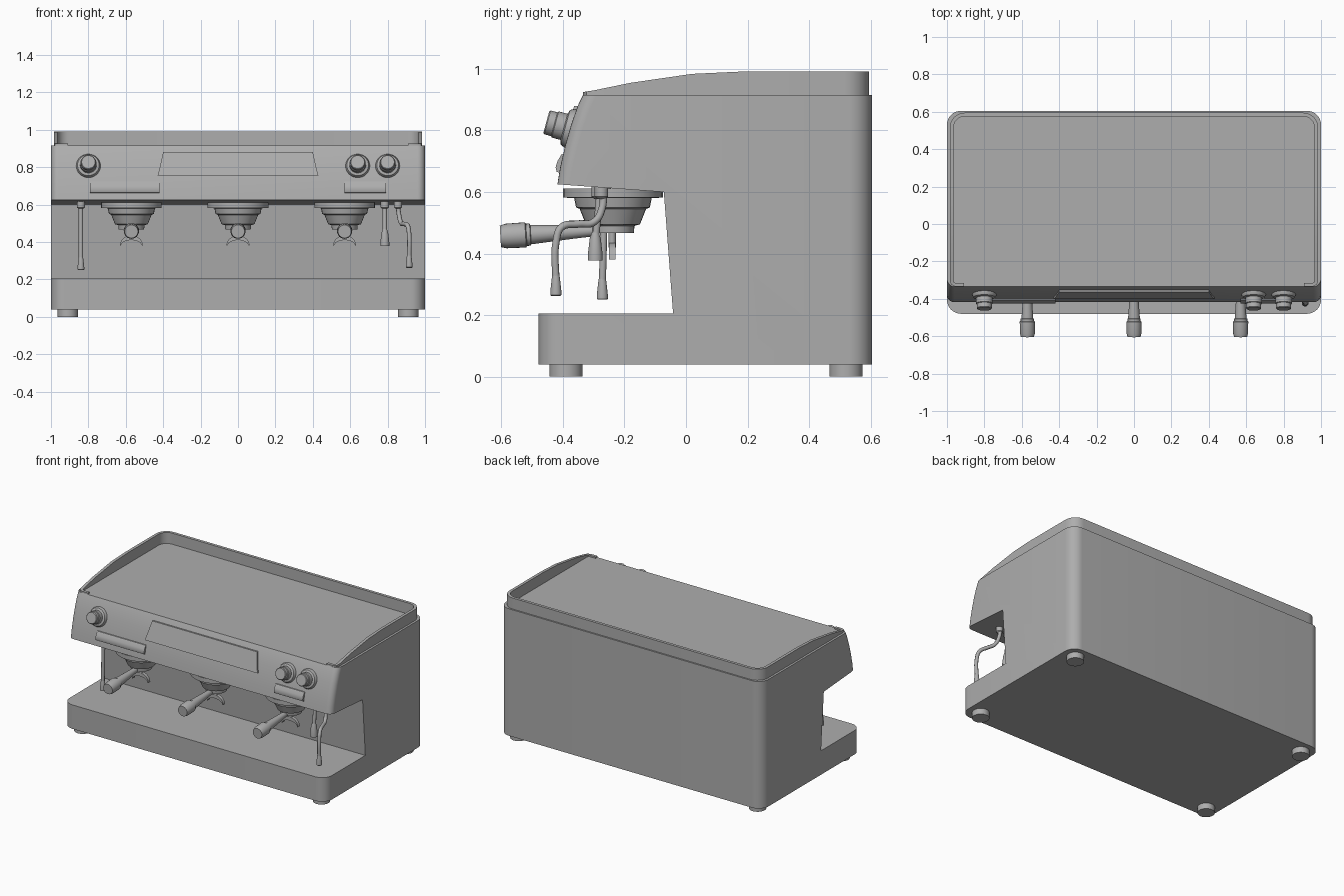
import bpy, bmesh, math
from mathutils import Vector

if "Cube" in bpy.data.objects:
    bpy.data.objects.remove(bpy.data.objects["Cube"])

grey = bpy.data.materials.new("dark_grey")
grey.diffuse_color = (.42, .42, .42, 1)
grey.use_nodes = True
grey.node_tree.nodes["Principled BSDF"].inputs["Base Color"].default_value = grey.diffuse_color


def finish(name, bm, angle=35):
    bmesh.ops.recalc_face_normals(bm, faces=bm.faces)
    me = bpy.data.meshes.new(name)
    bm.to_mesh(me)
    bm.free()
    me.materials.append(grey)
    ob = bpy.data.objects.new(name, me)
    bpy.context.collection.objects.link(ob)
    bpy.ops.object.select_all(action='DESELECT')
    ob.select_set(True)
    bpy.context.view_layer.objects.active = ob
    bpy.ops.object.shade_smooth_by_angle(angle=math.radians(angle))
    return ob


def prism(bm, pts, shift):
    face = bm.faces.new([bm.verts.new(p) for p in pts])
    ext = bmesh.ops.extrude_face_region(bm, geom=[face])
    vs = [v for v in ext['geom'] if isinstance(v, bmesh.types.BMVert)]
    bmesh.ops.translate(bm, verts=vs, vec=shift)
    # keep the starting face so the solid is closed
    if not face.is_valid:
        bmesh.ops.holes_fill(bm, edges=bm.edges, sides=0)


def lathe(name, prof, loc, axis=(0, 0, 1), n=32):
    """Revolve (radius, height) pairs around an axis through loc."""
    bm = bmesh.new()
    q = Vector((0, 0, 1)).rotation_difference(Vector(axis))
    rings = [[bm.verts.new(Vector(loc) + q @ Vector((r * math.cos(a), r * math.sin(a), h)))
              for a in (2 * math.pi * i / n for i in range(n))] for r, h in prof]
    for a, b in zip(rings, rings[1:]):
        for i in range(n):
            j = (i + 1) % n
            bm.faces.new((a[i], a[j], b[j], b[i]))
    bm.faces.new(rings[0])
    bm.faces.new(rings[-1])
    return finish(name, bm)


def tube(name, pts, r):
    cu = bpy.data.curves.new(name, 'CURVE')
    cu.dimensions = '3D'
    cu.bevel_depth, cu.bevel_resolution, cu.use_fill_caps = r, 3, True
    cu.resolution_u = 8
    sp = cu.splines.new('BEZIER')
    sp.bezier_points.add(len(pts) - 1)
    for b, p in zip(sp.bezier_points, pts):
        b.co = p
        b.handle_left_type = b.handle_right_type = 'AUTO'
    tmp = bpy.data.objects.new(name + "_curve", cu)
    bpy.context.collection.objects.link(tmp)
    bpy.context.view_layer.update()
    bm = bmesh.new()
    me = tmp.evaluated_get(bpy.context.evaluated_depsgraph_get()).to_mesh()
    bm.from_mesh(me)
    bpy.data.objects.remove(tmp)
    return finish(name, bm, 50)


# body: side profile across the full width, rounded vertical corners
side = [(-.48, .04), (.605, .04), (.605, .915), (-.335, .915), (-.352, .88), (-.373, .82),
        (-.393, .75), (-.409, .68), (-.418, .625), (-.072, .6), (-.042, .205), (-.48, .205)]
bm = bmesh.new()
prism(bm, [(-1, y, z) for y, z in side], (2, 0, 0))


def upright(test):
    return [e for e in bm.edges if abs(e.verts[0].co.x - e.verts[1].co.x) < 1e-4
            and abs(e.verts[0].co.z - e.verts[1].co.z) > .03
            and all(test(v.co) for v in e.verts)]


bmesh.ops.bevel(bm, geom=upright(lambda c: c.y > .6 or c.y < -.47), offset=.075,
                segments=8, profile=.5, affect='EDGES')
bmesh.ops.bevel(bm, geom=upright(lambda c: c.y < -.3 and c.z > .62), offset=.04,
                segments=6, profile=.5, affect='EDGES')
finish("machine_body", bm)

# cup rail: U-shaped wall on the top, falling toward the front
half = [(.91, -.325), (.955, -.325), (.97, -.318), (.975, -.30), (.975, -.18),
        (.975, -.08), (.975, .02), (.975, .17), (.975, .515)]
half += [(.905 + .07 * math.cos(a), .515 + .07 * math.sin(a))
         for a in (math.pi / 2 * i / 8 for i in range(1, 9))]
path = [Vector(p) for p in half + [(-x, y) for x, y in reversed(half)]]
crest = [(-.34, .922), (-.18, .955), (.02, .984), (.17, .991), (.7, .991)]


def rail_top(y):
    for (a, za), (b, zb) in zip(crest, crest[1:]):
        if y <= b:
            return za + (zb - za) * (y - a) / (b - a)


bm = bmesh.new()
rows = []
for i, p in enumerate(path):
    t = (path[min(i + 1, len(path) - 1)] - path[max(i - 1, 0)]).normalized()
    n = Vector((t.y, -t.x)) * .01
    o, k, z = p + n, p - n, rail_top(p.y)
    rows.append([bm.verts.new(c) for c in ((o.x, o.y, .91), (o.x, o.y, z),
                                           (k.x, k.y, z), (k.x, k.y, .91))])
for a, b in zip(rows, rows[1:]):
    for i in range(4):
        j = (i + 1) % 4
        bm.faces.new((a[i], a[j], b[j], b[i]))
bm.faces.new(rows[0])
bm.faces.new(rows[-1])
finish("cup_rail", bm)

# feet
for x in (-.91, .91):
    for y in (-.39, .52):
        lathe("foot", [(.054, 0), (.054, .045)], (x, y, 0))

# display panel lying on the sloped front
bm = bmesh.new()
prism(bm, [(-.43, -.38, .755), (.43, -.38, .755), (.42, -.371, .79), (.40, -.341, .88),
           (-.40, -.341, .88), (-.42, -.371, .79)], (0, -.022, 0))
finish("display_panel", bm)

# softly raised strips under the knobs
for x0, x1 in ((-.79, -.42), (.57, .79)):
    bm = bmesh.new()
    prism(bm, [(x0, y, z) for y, z in ((-.39, .725), (-.405, .722), (-.418, .70), (-.424, .68),
                                       (-.42, .665), (-.40, .66))], (x1 - x0, 0, 0))
    finish("front_strip", bm)

# control knobs
for x in (-.80, .64, .80):
    lathe("control_knob", [(.065, -.02), (.065, .004), (.058, .018), (.044, .022), (.044, .052),
                           (.040, .055), (.040, .078), (.036, .082)],
          (x, -.375, .806), (0, -.965, .26))

# brew groups with handle and double spout
for x in (-.57, 0, .57):
    lathe("brew_group", [(.162, .612), (.162, .582), (.126, .58), (.120, .55), (.108, .545),
                         (.088, .495), (.07, .49), (.068, .467)], (x, -.2375, 0))
    lathe("filter_handle", [(.018, 0), (.022, .07), (.031, .195), (.031, .205), (.036, .207),
                            (.036, .219), (.041, .222), (.040, .285), (.035, .304)],
          (x, -.30, .474), (0, -1, -.06), 24)
    lathe("spout_stem", [(.012, .47), (.012, .42)], (x, -.24, 0), n=16)
    bm = bmesh.new()
    sweep = [math.radians(180 * i / 12) for i in range(13)]
    crescent = [(.062 * math.cos(a), .38 + .055 * math.sin(a)) for a in sweep]
    crescent += [(.056 * math.cos(a), .38 + .03 * math.sin(a)) for a in reversed(sweep)]
    prism(bm, [(x + u, -.251, z) for u, z in crescent], (0, .022, 0))
    finish("double_spout", bm)

# steam wands and hot water tap
tip = [(.010, .075), (.013, .06), (.018, .015), (.018, .003), (.015, 0)]
tube("left_steam_wand", [(-.84, -.265, .61), (-.84, -.268, .45), (-.84, -.272, .30)], .012)
lathe("left_wand_tip", tip, (-.84, -.272, .25), n=20)
tube("right_steam_wand", [(.855, -.27, .61), (.86, -.272, .55), (.872, -.30, .502),
                          (.888, -.35, .496), (.908, -.405, .485), (.915, -.422, .44),
                          (.915, -.423, .31)], .012)
lathe("right_wand_tip", tip, (.915, -.423, .262), n=20)
tube("hot_water_pipe", [(.785, -.28, .61), (.785, -.285, .54), (.785, -.295, .44)], .012)
lathe("hot_water_nozzle", [(.012, .09), (.018, .07), (.024, .02), (.024, 0)],
      (.785, -.295, .378), n=20)
for x, y in ((-.84, -.265), (.855, -.275), (.785, -.285)):
    lathe("pipe_socket", [(.022, .62), (.022, .585), (.014, .578)], (x, y, 0), n=20)
